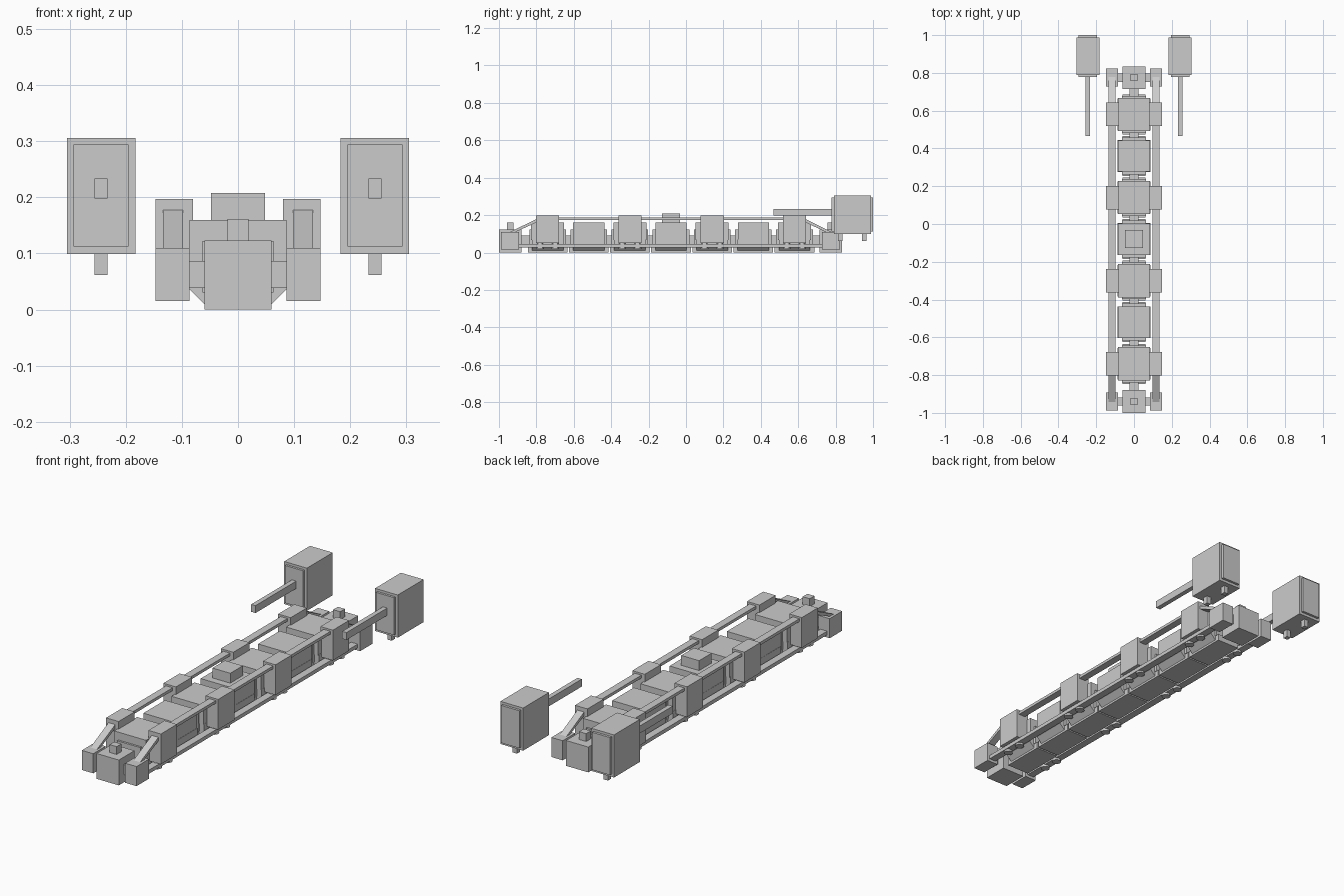
import bpy, bmesh, math
from mathutils import Vector

if "Cube" in bpy.data.objects:
    bpy.data.objects.remove(bpy.data.objects["Cube"])


def finish(bm, name):
    bmesh.ops.recalc_face_normals(bm, faces=bm.faces)
    me = bpy.data.meshes.new(name)
    bm.to_mesh(me)
    bm.free()
    ob = bpy.data.objects.new(name, me)
    bpy.context.collection.objects.link(ob)
    return ob


def box(name, x, y, z):
    """Box from (min, max) ranges."""
    bm = bmesh.new()
    bmesh.ops.create_cube(bm, size=1)
    for v in bm.verts:
        v.co = Vector([(r[0] + r[1]) / 2 + c * (r[1] - r[0]) for r, c in zip((x, y, z), v.co)])
    return finish(bm, name)


def prism(name, profile, axis, a, b):
    """Extrude a closed profile along x (profile in y,z) or y (profile in x,z)."""
    bm = bmesh.new()
    put = (lambda p, t: (t, p[0], p[1])) if axis == 'x' else (lambda p, t: (p[0], t, p[1]))
    lo = [bm.verts.new(put(p, a)) for p in profile]
    hi = [bm.verts.new(put(p, b)) for p in profile]
    bm.faces.new(lo)
    bm.faces.new(hi)
    for i in range(len(lo)):
        j = (i + 1) % len(lo)
        bm.faces.new((lo[i], lo[j], hi[j], hi[i]))
    return finish(bm, name)


def side_x(s, a, b):
    return (min(s * a, s * b), max(s * a, s * b))


def nozzle(name, x, y):
    bm = bmesh.new()
    bmesh.ops.create_cone(bm, cap_ends=True, segments=12, radius1=0.021, radius2=0.015, depth=0.04)
    bmesh.ops.translate(bm, verts=bm.verts, vec=(x, y, 0.038))
    return finish(bm, name)


# Hull segments: a keel box under a body with chamfered lower edges
FIRST, STEP = -0.74, 0.22
for i in range(7):
    yc = FIRST + i * STEP
    big = i % 2 == 0
    h = 0.088 if big else 0.076
    box(f"keel_{i}", (-0.06, 0.06), (yc - 0.106, yc + 0.106), (0, 0.032))
    box(f"core_{i}", (-0.063, 0.063), (yc - 0.098, yc + 0.098), (0.03, 0.122))
    bottom = [(-0.055, 0.005), (0.055, 0.005), (0.087, 0.037)]
    prism(f"body_{i}", bottom + [(0.087, 0.07), (-0.087, 0.07), (-0.087, 0.037)],
          'y', yc - 0.084, yc + 0.084)
    box(f"upper_body_{i}", (-0.086, 0.086), (yc - max(h, 0.083), yc + max(h, 0.083)), (0.068, 0.16))
    if big:
        # Side equipment blocks with nozzles underneath
        for s in (-1, 1):
            box(f"side_block_{i}_{s}", side_x(s, 0.08, 0.147), (yc - 0.062, yc + 0.062), (0.05, 0.197))
            for d in (-0.041, 0.041):
                nozzle(f"nozzle_{i}_{s}_{d}", s * 0.113, yc + d)

# Spine joining the segments
box("spine", (-0.025, 0.025), (-0.9, 0.74), (0.035, 0.09))

# Top hatch on the centre segment
box("top_hatch", (-0.048, 0.048), (-0.128, -0.032), (0.155, 0.208))

# End blocks, corner blocks and their links
for end, yc in (("front", -0.94), ("rear", 0.775)):
    box(f"{end}_end_block", (-0.06, 0.06), (yc - 0.06, yc + 0.06), (0, 0.123))
    box(f"{end}_sensor", (-0.019, 0.019), (yc - 0.018, yc + 0.018), (0.12, 0.161))
    box(f"{end}_link", (-0.09, 0.09), (yc - 0.022, yc + 0.022), (0.038, 0.087))
    for s in (-1, 1):
        box(f"{end}_corner_block_{s}", side_x(s, 0.086, 0.147), (yc - 0.048, yc + 0.048), (0.015, 0.11))

# Long rails and sloped struts
for s in (-1, 1):
    xr = side_x(s, 0.098, 0.134)
    box(f"lower_rail_{s}", xr, (-0.93, 0.765), (0.028, 0.046))
    box(f"upper_rail_{s}", xr, (-0.76, 0.6), (0.174, 0.188))
    prism(f"front_strut_{s}", [(-0.78, 0.188), (-0.78, 0.17), (-0.95, 0.092), (-0.95, 0.106)], 'x', *xr)
    prism(f"rear_strut_{s}", [(0.62, 0.188), (0.62, 0.17), (0.785, 0.092), (0.785, 0.106)], 'x', *xr)

# Detached side pods with inset-size end panels, barrel and feet
for s in (-1, 1):
    box(f"pod_{s}", side_x(s, 0.183, 0.305), (0.79, 0.988), (0.099, 0.306))
    box(f"pod_panel_{s}", side_x(s, 0.195, 0.293), (0.779, 1.0), (0.112, 0.294))
    box(f"pod_barrel_{s}", side_x(s, 0.233, 0.256), (0.467, 0.80), (0.198, 0.234))
    for y in (0.825, 0.952):
        box(f"pod_foot_{s}_{y}", side_x(s, 0.233, 0.256), (y - 0.012, y + 0.012), (0.062, 0.11))
